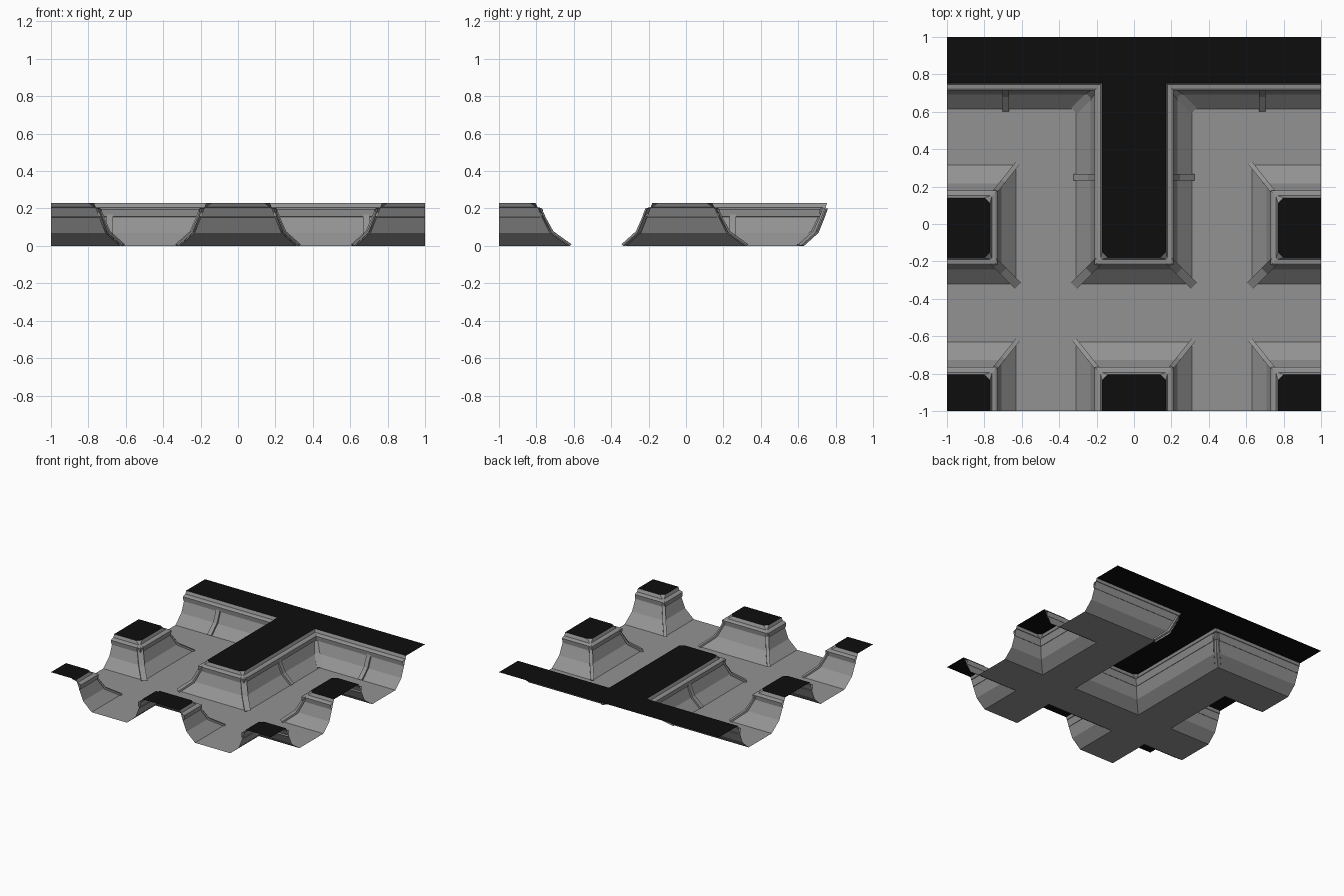
import bpy
from mathutils import Vector

if "Cube" in bpy.data.objects:
    bpy.data.objects.remove(bpy.data.objects["Cube"])


def material(name, rgb):
    m = bpy.data.materials.new(name)
    m.diffuse_color = (*rgb, 1)
    m.use_nodes = True
    m.node_tree.nodes["Principled BSDF"].inputs["Base Color"].default_value = m.diffuse_color
    return m


STONE = material("grey_stone", (0.29, 0.29, 0.29))
DARK = material("black_top", (0.004, 0.004, 0.004))

TOP = 0.23
CHAMFER = 0.03
BACK_SLOPE = 1.25        # walls facing the back spread wider
WALL = [(0.0, TOP), (0.012, 0.2), (0.03, 0.15), (0.062, 0.07), (0.14, 0.0)]
TRIM = [(0.005, 0.207), (0.03, 0.203), (0.04, 0.195), (0.036, 0.158), (0.022, 0.152)]


def make(name, verts, faces, mat):
    me = bpy.data.meshes.new(name)
    me.from_pydata([tuple(v) for v in verts], [], faces)
    me.materials.append(mat)
    me.update()
    ob = bpy.data.objects.new(name, me)
    bpy.context.collection.objects.link(ob)
    return ob


def edge_normals(path):
    out = []
    for (ax, ay), (bx, by) in zip(path, path[1:]):
        t = Vector((bx - ax, by - ay)).normalized()
        out.append(Vector((t.y, -t.x)))
    return out


def spread(n):
    return n * (BACK_SLOPE if n.y > 0.5 else 1)


def miters(path, scaled=True):
    """Outward mitre direction at each path point."""
    f = spread if scaled else (lambda n: n)
    ns = [f(n) for n in edge_normals(path)]
    return [ns[0]] + [a + b for a, b in zip(ns, ns[1:])] + [ns[-1]]


def is_convex(n1, n2):
    return n1.x * n2.y - n1.y * n2.x > 0


def sweep(path, section, scaled):
    verts, faces = [], []
    k = len(section)
    for p, m in zip(path, miters(path, scaled)):
        for d, z in section:
            verts.append((p[0] + m.x * d, p[1] + m.y * d, z))
    for i in range(len(path) - 1):
        for j in range(k - 1):
            a = i * k + j
            faces.append((a, a + 1, a + k + 1, a + k))
    return verts, faces


def rib(name, p, direction, width):
    """Raised rib following the wall profile from under the trim to the floor."""
    direction = Vector(direction)
    u = direction.normalized()
    side = Vector((-u.y, u.x)) * width / 2
    verts, faces = [], []
    for d, z in WALL[1:]:
        inner = Vector(p) + direction * d
        outer = inner + u * 0.014
        zo = z + (0.008 if z < 0.1 else 0.0)
        for q, h in ((inner - side, z), (outer - side, zo),
                     (outer + side, zo), (inner + side, z)):
            verts.append((q.x, q.y, h))
    n = len(WALL) - 1
    for i in range(n - 1):
        for j in range(3):
            a = i * 4 + j
            faces.append((a, a + 4, a + 5, a + 1))
    faces += [(0, 1, 2, 3), (n * 4 - 1, n * 4 - 2, n * 4 - 3, n * 4 - 4)]
    make(name, verts, faces, STONE)


def block(name, path, closing=()):
    """Curved walls, trim, corner ribs and dark cap along an open outline."""
    ns = edge_normals(path)
    # lower wall
    make(name + "_wall", *sweep(path, WALL[1:], True), STONE)
    # ledge trim
    make(name + "_trim", *sweep(path, TRIM, False), STONE)
    # upper lip with cut corners
    verts, faces, cap = [], [], []
    entry, leave, low = [], [], []
    d, z = WALL[1]
    for i, (p, m) in enumerate(zip(path, miters(path))):
        p = Vector(p)
        a = b = p
        if 0 < i < len(path) - 1 and is_convex(ns[i - 1], ns[i]):
            a = p + (Vector(path[i - 1]) - p).normalized() * CHAMFER
            b = p + (Vector(path[i + 1]) - p).normalized() * CHAMFER
        s = len(verts)
        verts += [(a.x, a.y, TOP), (b.x, b.y, TOP), (p.x + m.x * d, p.y + m.y * d, z)]
        entry.append(s)
        leave.append(s + 1)
        low.append(s + 2)
        cap.append(verts[s])
        if a != b:
            cap.append(verts[s + 1])
            faces.append((s, s + 2, s + 1))
    for i in range(len(path) - 1):
        faces.append((leave[i], low[i], low[i + 1], entry[i + 1]))
    make(name + "_lip", verts, faces, STONE)
    # dark cap
    cap += [(x, y, TOP) for x, y in closing]
    make(name + "_cap", cap, [tuple(range(len(cap)))], DARK)
    # corner ribs
    for i, (n1, n2) in enumerate(zip(ns, ns[1:])):
        back = n1.y > 0.5 or n2.y > 0.5
        rib(name + "_corner_rib", path[i + 1], spread(n1) + spread(n2),
            0.025 if back else 0.045)


def flip(path):
    return [(-x, y) for x, y in reversed(path)]


# Back wall with its long central spur
spur = [(-1, 0.755), (-0.17, 0.755), (-0.17, -0.18),
        (0.17, -0.18), (0.17, 0.755), (1, 0.755)]
block("back_block", spur, [(1, 1), (-1, 1)])

# Side and front blocks
side = [(-1, -0.18), (-0.77, -0.18), (-0.77, 0.14), (-1, 0.14)]
corner = [(-0.77, -1), (-0.77, -0.805), (-1, -0.805)]
block("left_block", side)
block("right_block", flip(side))
block("front_left_block", corner, [(-1, -1)])
block("front_right_block", flip(corner), [(1, -1)])
block("front_middle_block", [(0.17, -1), (0.17, -0.805), (-0.17, -0.805), (-0.17, -1)])

# Ribs halfway along the long walls
for s in (-1, 1):
    rib("back_wall_rib", (s * 0.685, 0.755), (0, -1), 0.035)
    rib("spur_wall_rib", (s * 0.17, 0.25), (s, 0), 0.035)

# Floor channels between the blocks
xs = [-1, -0.63, -0.31, 0.31, 0.63, 1]
ys = [-1, -0.63, -0.32, 0.315, 0.615]
solid = {(0, 0), (2, 0), (4, 0), (0, 2), (2, 2), (4, 2), (2, 3)}
verts = [(x, y, 0) for y in ys for x in xs]
faces = []
for r in range(4):
    for c in range(5):
        if (c, r) not in solid:
            a = r * 6 + c
            faces.append((a, a + 1, a + 7, a + 6))
make("floor", verts, faces, STONE)
